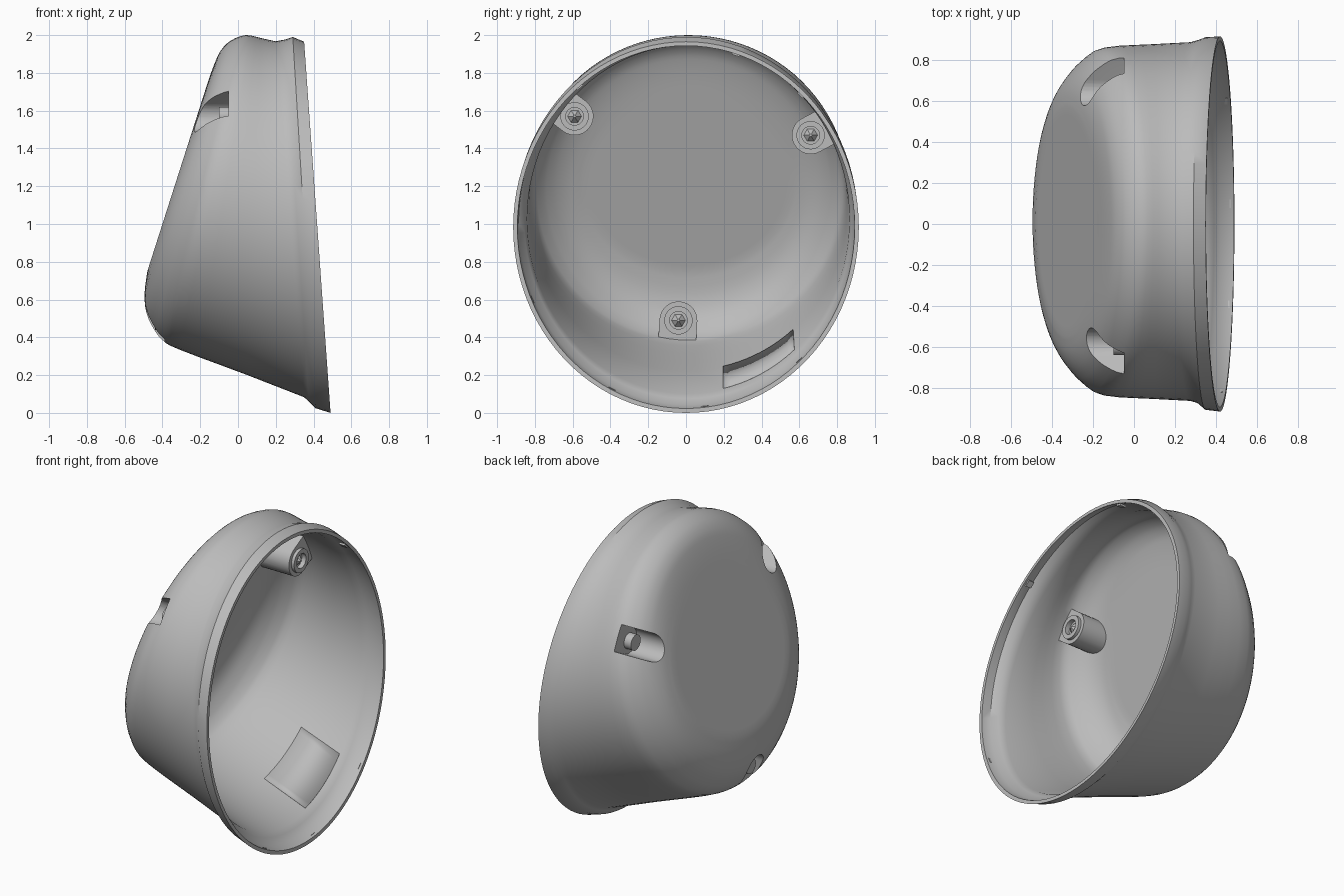
import bpy, bmesh, math
from mathutils import Vector, Matrix

cube = bpy.data.objects.get("Cube")
if cube:
    bpy.data.objects.remove(cube, do_unlink=True)

grey = bpy.data.materials.new("plain grey")
grey.use_nodes = True
COLOUR = (0.5, 0.5, 0.5, 1)
grey.diffuse_color = COLOUR
grey.node_tree.nodes["Principled BSDF"].inputs["Base Color"].default_value = COLOUR

# Cup sections from rim to back: top x, top z, bottom x, bottom z, half width
SECTIONS = [
    (0.35, 1.965, 0.49, 0.0, 0.915), (0.29, 1.99, 0.41, 0.025, 0.909),
    (0.25, 1.977, 0.375, 0.06, 0.886), (0.2, 1.967, 0.35, 0.083, 0.875),
    (0.12, 1.985, 0.05, 0.2, 0.865), (0.04, 2.0, -0.31, 0.335, 0.85),
    (-0.04, 1.97, -0.40, 0.385, 0.80), (-0.09, 1.92, -0.45, 0.45, 0.745),
    (-0.12, 1.86, -0.485, 0.53, 0.69), (-0.15, 1.78, -0.495, 0.63, 0.63),
    (-0.176, 1.70, -0.48, 0.75, 0.56),
]
SEGMENTS = 96
WALL = 0.022


def rounded(sections, start, steps=3):
    """Smoothly interpolate the sections from index start on."""
    dense = list(sections[:start])
    for i in range(start, len(sections) - 1):
        a, b, c = sections[i - 1], sections[i], sections[i + 1]
        d = sections[min(i + 2, len(sections) - 1)]
        for k in range(steps):
            u = k / steps
            dense.append(tuple(
                q + 0.5 * u * (r - p + u * (2 * p - 5 * q + 4 * r - s + u * (3 * (q - r) + s - p)))
                for p, q, r, s in zip(a, b, c, d)))
    return dense + [sections[-1]]


def ring_point(section, t, scale=1.0):
    """Point on an elliptical section; t = 0 is the top."""
    xt, zt, xb, zb, hw = section
    top, bottom = Vector((xt, 0, zt)), Vector((xb, 0, zb))
    mid = (top + bottom) / 2
    # The body sits slightly to one side of the rim
    shift = min(0.012, (SECTIONS[0][4] - hw) * 0.4)
    return mid + (top - mid) * math.cos(t) * scale + Vector((0, hw * math.sin(t) * scale + shift, 0))


def add_object(name, bm):
    bmesh.ops.recalc_face_normals(bm, faces=bm.faces)
    mesh = bpy.data.meshes.new(name)
    bm.to_mesh(mesh)
    bm.free()
    mesh.materials.append(grey)
    obj = bpy.data.objects.new(name, mesh)
    bpy.context.collection.objects.link(obj)
    return obj


def loft(name, sections, inset=0.0):
    """Closed solid through the sections, with a flat back plate."""
    bm = bmesh.new()
    layers = [(s, 1.0) for s in sections] + [(sections[-1], 0.92), (sections[-1], 0.5)]
    angles = [2 * math.pi * i / SEGMENTS for i in range(SEGMENTS)]
    rings = [[bm.verts.new(ring_point(s, t, k)) for t in angles] for s, k in layers]
    for a, b in zip(rings, rings[1:]):
        for i in range(SEGMENTS):
            j = (i + 1) % SEGMENTS
            bm.faces.new((a[i], a[j], b[j], b[i]))
    bm.faces.new(rings[0])
    bm.faces.new(rings[-1])
    bmesh.ops.recalc_face_normals(bm, faces=bm.faces)
    bm.normal_update()
    moved = [v.co - v.normal * inset for v in bm.verts]
    for v, co in zip(bm.verts, moved):
        v.co = co
    return add_object(name, bm)


def slot(name, y, z, radius, x0, x1):
    """U-shaped prism along x, open away from the cup centre."""
    out = Vector((y, z - 1.12)).normalized()
    side = Vector((-out.y, out.x))
    centre = Vector((y, z))
    outline = [centre + side * radius + out * 0.6]
    for i in range(17):
        a = math.pi * i / 16
        outline.append(centre + side * radius * math.cos(a) - out * radius * math.sin(a))
    outline.append(centre - side * radius + out * 0.6)
    bm = bmesh.new()
    face = bm.faces.new([bm.verts.new((x0, p.x, p.y)) for p in outline])
    extruded = bmesh.ops.extrude_face_region(bm, geom=[face])["geom"]
    verts = [g for g in extruded if isinstance(g, bmesh.types.BMVert)]
    bmesh.ops.translate(bm, verts=verts, vec=(x1 - x0, 0, 0))
    return add_object(name, bm)


def rod(name, y, z, radius, x0, x1, sides=32, tip=None):
    """Cylinder or cone along x."""
    bm = bmesh.new()
    place = Matrix.Translation(((x0 + x1) / 2, y, z)) @ Matrix.Rotation(math.pi / 2, 4, "Y")
    bmesh.ops.create_cone(bm, cap_ends=True, segments=sides, radius1=radius,
                          radius2=radius if tip is None else tip, depth=x1 - x0, matrix=place)
    return add_object(name, bm)


def subtract(target, cutters):
    for cutter in cutters:
        mod = target.modifiers.new("cut", "BOOLEAN")
        mod.operation, mod.solver, mod.object = "DIFFERENCE", "EXACT", cutter
        graph = bpy.context.evaluated_depsgraph_get()
        mesh = bpy.data.meshes.new_from_object(target.evaluated_get(graph))
        target.modifiers.clear()
        target.data = mesh
        bpy.data.objects.remove(cutter, do_unlink=True)


# Screw seats: y, z and the x of the pocket floor
SEATS = [(-0.59, 1.57, -0.05), (0.66, 1.47, -0.05), (-0.04, 0.49, -0.39)]

# Hollow, keeping material around each screw seat
body = rounded(SECTIONS, 4)
shell = loft("cup_shell", body)
xt, zt, xb, zb, hw = SECTIONS[0]
mouth = (xt + 0.3, zt, xb + 0.3, zb, hw)
hollow = loft("hollow", [mouth] + body, inset=WALL)
for y, z, x in SEATS:
    subtract(hollow, [slot("housing", y, z, 0.1, -1, x + 0.025),
                      rod("boss", y, z, 0.075, x - 0.1, x + 0.045)])
subtract(shell, [hollow])

# Outer pockets, boss holes and screws
smooth = [shell]
for n, (y, z, x) in enumerate(SEATS, 1):
    subtract(shell, [slot("pocket", y, z, 0.083, -1, x),
                     rod("hole", y, z, 0.047, x + 0.015, x + 0.2)])
    smooth.append(rod(f"screw_head_{n}", y, z, 0.05, x - 0.05, x + 0.008))
    rod(f"screw_tip_{n}", y, z, 0.04, x + 0.012, x + 0.042, 6, 0.008)

# Small tabs inside the rim
for n, t in enumerate((0.3, 0.75, 2.4, 3.03, 3.6, 4.3, 5.6), 1):
    bm = bmesh.new()
    p = ring_point(SECTIONS[0], t, 0.975) - Vector((0.035, 0, 0))
    place = Matrix.Translation(p) @ Matrix.Rotation(-t, 4, "X")
    bmesh.ops.create_cube(bm, size=1, matrix=place @ Matrix.Diagonal((0.04, 0.04, 0.012, 1)))
    add_object(f"rim_tab_{n}", bm)

# Barely raised pad on the inner floor
bm = bmesh.new()
rows = []
for section in (SECTIONS[3], SECTIONS[4]):
    rows.append([bm.verts.new(ring_point(section, math.pi - 0.22 - 0.05 * i, 0.974))
                 for i in range(11)])
for i in range(10):
    bm.faces.new((rows[0][i], rows[0][i + 1], rows[1][i + 1], rows[1][i]))
pad = add_object("floor_pad", bm)
thick = pad.modifiers.new("thickness", "SOLIDIFY")
thick.thickness, thick.offset = 0.007, 0
smooth.append(pad)

# Smooth shading with crisp edges
for obj in bpy.context.selected_objects:
    obj.select_set(False)
for obj in smooth:
    obj.select_set(True)
bpy.context.view_layer.objects.active = shell
bpy.ops.object.shade_smooth_by_angle(angle=math.radians(35))
